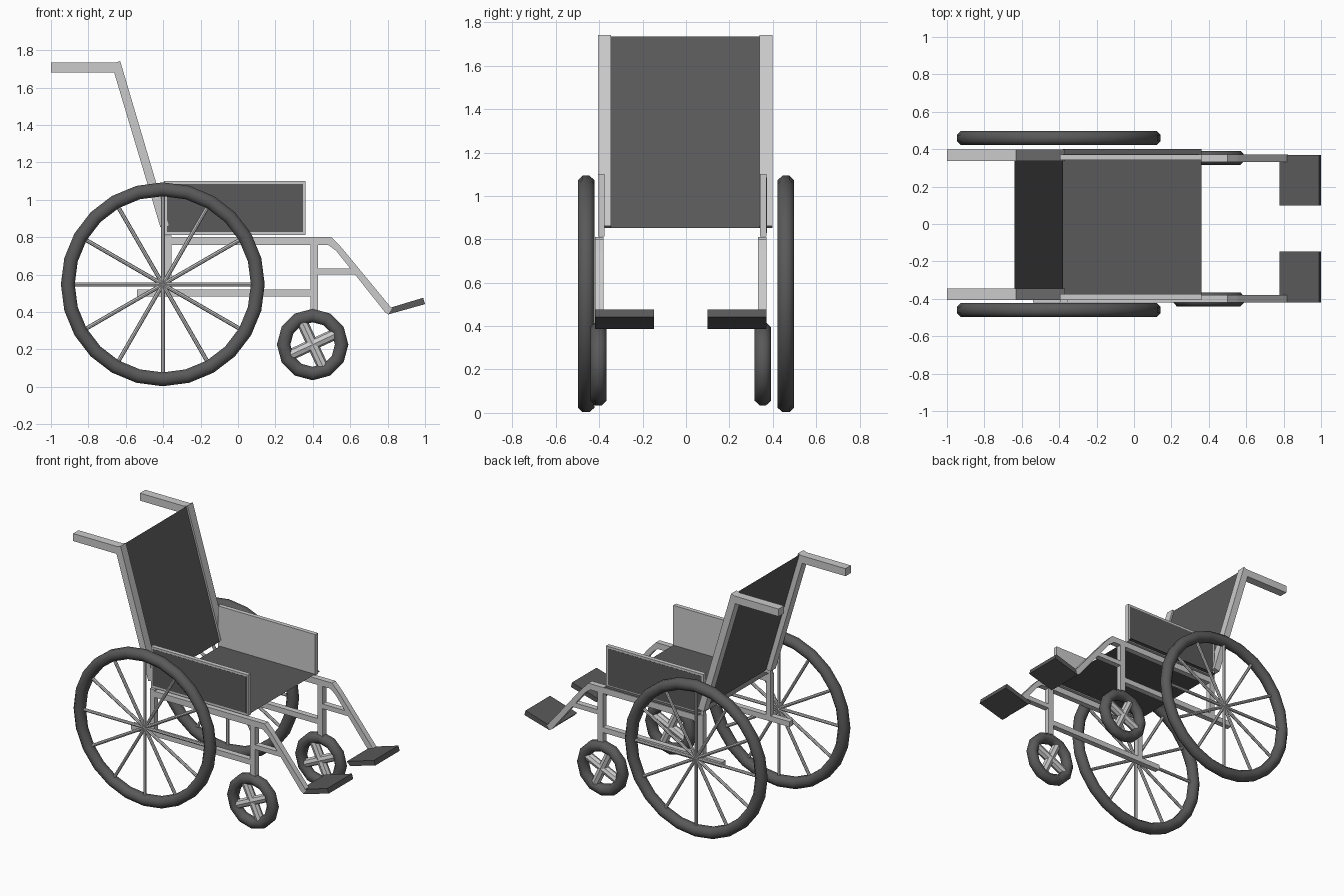
import bpy, bmesh, math
from mathutils import Matrix, Vector

if "Cube" in bpy.data.objects:
    bpy.data.objects.remove(bpy.data.objects["Cube"])

dark = bpy.data.materials.new("dark")
dark.diffuse_color = (0.1, 0.1, 0.1, 1)
dark.use_nodes = True
dark.node_tree.nodes["Principled BSDF"].inputs["Base Color"].default_value = dark.diffuse_color


def finish(name, bm, mat=None, smooth=False):
    bmesh.ops.recalc_face_normals(bm, faces=bm.faces)
    me = bpy.data.meshes.new(name)
    bm.to_mesh(me)
    bm.free()
    ob = bpy.data.objects.new(name, me)
    bpy.context.collection.objects.link(ob)
    if mat:
        me.materials.append(mat)
    if smooth:
        me.shade_smooth()
    return ob


def prism(name, pts, y0, y1, mat=None):
    """Side profile (x, z) extruded from y0 to y1."""
    bm = bmesh.new()
    f = bm.faces.new([bm.verts.new((x, y0, z)) for x, z in pts])
    ext = bmesh.ops.extrude_face_region(bm, geom=[f])
    vs = [v for v in ext["geom"] if isinstance(v, bmesh.types.BMVert)]
    bmesh.ops.translate(bm, verts=vs, vec=(0, y1 - y0, 0))
    return finish(name, bm, mat)


def bar(name, x0, x1, z0, z1, y0, y1, mat=None):
    return prism(name, [(x0, z0), (x1, z0), (x1, z1), (x0, z1)], y0, y1, mat)


def sheet(name, p, q, y0, y1):
    """Flat fabric sheet spanning two (x, z) points."""
    bm = bmesh.new()
    bm.faces.new([bm.verts.new(v) for v in (
        (p[0], y0, p[1]), (q[0], y0, q[1]), (q[0], y1, q[1]), (p[0], y1, p[1]))])
    return finish(name, bm, dark)


def wheel(name, c, major, minor, segs, rods, rod_r, start):
    """Tyre ring plus rods that cross the full diameter."""
    bm = bmesh.new()
    rings = []
    for i in range(segs):
        a = 2 * math.pi * i / segs
        ring = []
        for j in range(8):
            b = 2 * math.pi * (j + 0.5) / 8
            r = major + minor * 1.04 * math.cos(b)
            ring.append(bm.verts.new((c[0] + r * math.cos(a),
                                      c[1] + minor * 1.08 * math.sin(b),
                                      c[2] + r * math.sin(a))))
        rings.append(ring)
    for i in range(segs):
        p, q = rings[i], rings[(i + 1) % segs]
        for j in range(8):
            k = (j + 1) % 8
            bm.faces.new((p[j], q[j], q[k], p[k]))
    finish(name + "_tyre", bm, dark, True)
    bm = bmesh.new()
    for i in range(rods):
        m = (Matrix.Translation(Vector(c))
             @ Matrix.Rotation(start + math.pi * i / rods, 4, 'Y'))
        bmesh.ops.create_cone(bm, cap_ends=True, segments=8, radius1=rod_r,
                              radius2=rod_r, depth=2 * major, matrix=m)
    finish(name + "_spokes", bm)


# Seat and backrest fabric
sheet("seat", (-0.38, 0.82), (0.36, 0.82), -0.40, 0.40)
sheet("backrest", (-0.64, 1.735), (-0.38, 0.853), -0.348, 0.338)

# Back posts with push handles
post = [(-1, 1.733), (-0.655, 1.733), (-0.63, 1.742), (-0.37, 0.862),
        (-0.415, 0.853), (-0.662, 1.68), (-1, 1.68)]
prism("back_post_right", post, -0.406, -0.346)
prism("back_post_left", post, 0.338, 0.398)

# Armrest side panels with a dark outer face
for side, y0, y1, out in (("right", -0.405, -0.375, -0.406), ("left", 0.342, 0.372, 0.373)):
    bar("side_panel_" + side, -0.395, 0.362, 0.812, 1.10, y0, y1)
    ya, yb = sorted((out, out - math.copysign(0.005, out)))
    bar("side_panel_cover_" + side, -0.38, 0.348, 0.828, 1.085, ya, yb, dark)

# Tube frame, footrests (mirrored about the frame's own mid plane)
MID = -0.0245
rail = [(-0.38, 0.80), (0.50, 0.80), (0.553, 0.745), (0.823, 0.418),
        (0.803, 0.388), (0.785, 0.40), (0.525, 0.727), (0.485, 0.757), (-0.38, 0.757)]
plate = [(0.778, 0.412), (0.99, 0.476), (1.0, 0.442), (0.803, 0.387)]
for side, s in (("right", 1), ("left", -1)):
    def my(y):
        return MID + s * (y - MID)
    a, b = my(-0.42), my(-0.38)
    prism("upper_rail_" + side, rail, a, b)
    bar("lower_rail_" + side, -0.54, 0.39, 0.482, 0.52, a, b)
    bar("rear_upright_" + side, -0.393, -0.355, 0.50, 0.81, a, b)
    bar("front_upright_" + side, 0.387, 0.428, 0.39, 0.78, a, b)
    bar("leg_brace_" + side, 0.42, 0.635, 0.60, 0.633, a, b)
    prism("footplate_" + side, plate, my(-0.419), my(-0.147), dark)
    # Front caster
    wheel("caster_" + side, (0.399, my(-0.403), 0.226), 0.155, 0.0375, 12, 2, 0.03,
          math.radians(65))

# Large rear wheels
for side, y in (("right", -0.46), ("left", 0.46)):
    wheel("rear_wheel_" + side, (-0.402, y, 0.548), 0.508, 0.0385, 24, 6, 0.011, 0)
